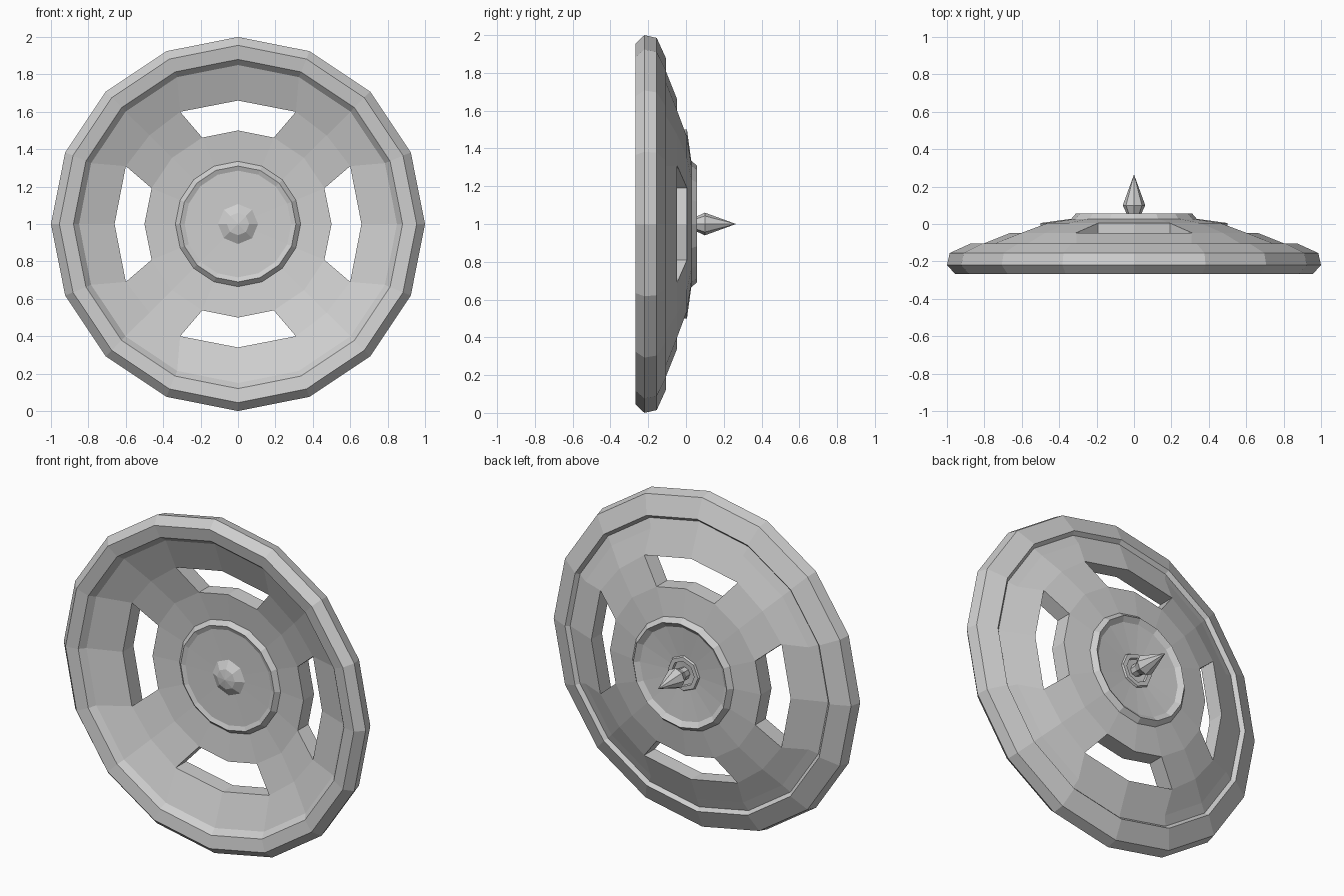
import bpy, bmesh
from math import sin, cos, radians, tau

cube = bpy.data.objects.get("Cube")
if cube:
    bpy.data.objects.remove(cube, do_unlink=True)

CENTRE_Z = 1.0

grey = bpy.data.materials.new("light_grey")
grey.use_nodes = True
colour = (0.62, 0.62, 0.62, 1)
grey.diffuse_color = colour
grey.node_tree.nodes["Principled BSDF"].inputs["Base Color"].default_value = colour


def add_face(bm, verts):
    unique = list(dict.fromkeys(verts))
    if len(unique) > 2:
        bm.faces.new(unique)


def turn(bm, profile, sides, skip=None, shift=None):
    """Turn (radius, y) points around the y axis; returns rows of vertices."""
    rows = []
    for i, (r, y) in enumerate(profile):
        if r == 0:
            rows.append([bm.verts.new((0, y, CENTRE_Z))] * sides)
            continue
        row = []
        for k in range(sides):
            a, rad = tau * k / sides, r
            if shift:
                a, rad = shift(i, k, a, r)
            row.append(bm.verts.new((rad * sin(a), y, CENTRE_Z + rad * cos(a))))
        rows.append(row)
    for i in range(len(rows) - 1):
        for k in range(sides):
            if skip and skip(i, k):
                continue
            n = (k + 1) % sides
            add_face(bm, (rows[i][k], rows[i][n], rows[i + 1][n], rows[i + 1][k]))
    return rows


def finish(bm, name):
    bmesh.ops.recalc_face_normals(bm, faces=bm.faces)
    mesh = bpy.data.meshes.new(name)
    bm.to_mesh(mesh)
    bm.free()
    mesh.materials.append(grey)
    obj = bpy.data.objects.new(name, mesh)
    bpy.context.collection.objects.link(obj)
    return obj


# Dish: hub, pierced web and outer rim in one closed section
back = [(0, 0.01), (0.28, 0.035), (0.31, 0.057), (0.335, 0.028),
        (0.5, 0.005), (0.67, -0.047), (0.8, -0.103), (0.855, -0.125),
        (0.875, -0.105), (0.985, -0.155), (1.0, -0.22)]
front = [(0.955, -0.268), (0.88, -0.255), (0.85, -0.22),
         (0.67, -0.147), (0.5, -0.095), (0.335, -0.075),
         (0.31, -0.1), (0.285, -0.09), (0, -0.085)]
section = back + front
SIDES = 16
back_in, back_out = 4, 5
front_out, front_in = len(back) + 3, len(back) + 4


def is_open(k):
    return k % 4 in (3, 0)


def skip_window(i, k):
    return i in (back_in, front_out) and is_open(k)


# Window corners on the outer ring flare sideways
def flare(i, k, a, r):
    if i in (back_out, front_out):
        if k % 4 == 1:
            return a + radians(4.8), r + 0.005
        if k % 4 == 3:
            return a - radians(4.8), r + 0.005
        if k % 4 == 0:
            return a, 0.66
    return a, r


bm = bmesh.new()
rows = turn(bm, section, SIDES, skip_window, flare)

# Window walls through the thickness of the web
for k in range(SIDES):
    n = (k + 1) % SIDES
    if is_open(k):
        for b, f in ((back_in, front_in), (back_out, front_out)):
            add_face(bm, (rows[b][k], rows[b][n], rows[f][n], rows[f][k]))
    if k % 4 in (1, 3):
        add_face(bm, (rows[back_in][k], rows[back_out][k],
                      rows[front_out][k], rows[front_in][k]))
finish(bm, "dish")

# Front boss with a faceted dome and a hollow collar at the back
bm = bmesh.new()
turn(bm, [(0, -0.125), (0.06, -0.115), (0.11, -0.085), (0.11, 0.01),
          (0.1, 0.03), (0.075, 0.03), (0.07, 0.012), (0, 0.012)], 8)
finish(bm, "centre_boss")

# Rear spike
bm = bmesh.new()
turn(bm, [(0, 0.0), (0.035, 0.0), (0.037, 0.05), (0.06, 0.1), (0, 0.265)], 8)
finish(bm, "rear_spike")
